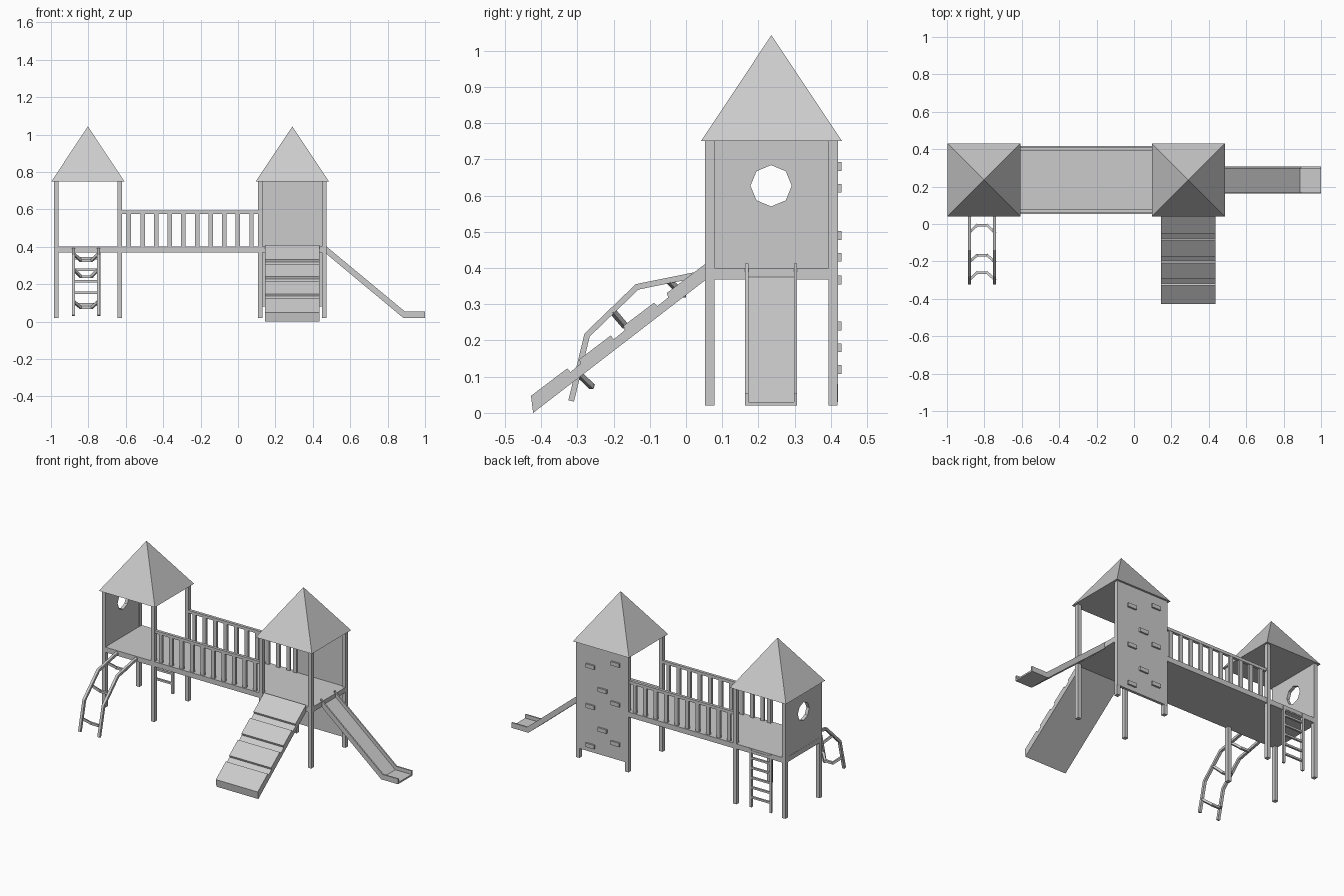
import bpy, bmesh, math
from mathutils import Vector

if "Cube" in bpy.data.objects:
    bpy.data.objects.remove(bpy.data.objects["Cube"])


def make(name, bm):
    bmesh.ops.recalc_face_normals(bm, faces=bm.faces[:])
    me = bpy.data.meshes.new(name)
    bm.to_mesh(me)
    bm.free()
    ob = bpy.data.objects.new(name, me)
    bpy.context.collection.objects.link(ob)
    return ob


def box(name, x0, x1, y0, y1, z0, z1):
    bm = bmesh.new()
    bmesh.ops.create_cube(bm, size=1)
    for v in bm.verts:
        v.co = ((x0 + x1) / 2 + v.co.x * (x1 - x0),
                (y0 + y1) / 2 + v.co.y * (y1 - y0),
                (z0 + z1) / 2 + v.co.z * (z1 - z0))
    return make(name, bm)


def prism(name, pts, axis, a, b):
    """Extrude a (u, z) profile along 'x' (u = y) or 'y' (u = x) from a to b."""
    bm = bmesh.new()
    co = (lambda u, z: (a, u, z)) if axis == 'x' else (lambda u, z: (u, a, z))
    f = bm.faces.new([bm.verts.new(co(u, z)) for u, z in pts])
    r = bmesh.ops.extrude_face_region(bm, geom=[f])
    d = Vector((b - a, 0, 0)) if axis == 'x' else Vector((0, b - a, 0))
    bmesh.ops.translate(bm, vec=d, verts=[g for g in r['geom'] if isinstance(g, bmesh.types.BMVert)])
    return make(name, bm)


def bar(name, p, q, w):
    """Square bar between two points."""
    p, q = Vector(p), Vector(q)
    bm = bmesh.new()
    bmesh.ops.create_cube(bm, size=1)
    rot = (q - p).to_track_quat('Z', 'Y')
    for v in bm.verts:
        v.co = (p + q) / 2 + rot @ Vector((v.co.x * w, v.co.y * w, v.co.z * ((q - p).length + w * 0.5)))
    return make(name, bm)


def ribbon(path, w):
    """Closed outline of a polyline thickened to width w with mitred corners."""
    P = [Vector(p) for p in path]
    a, b = [], []
    for i, p in enumerate(P):
        ds = [(P[j + 1] - P[j]).normalized() for j in (i - 1, i) if 0 <= j < len(P) - 1]
        t = sum(ds, Vector((0, 0))).normalized()
        n = Vector((-t.y, t.x))
        k = w / 2 / n.dot(Vector((-ds[0].y, ds[0].x)))
        a.append(tuple(p + n * k))
        b.append(tuple(p - n * k))
    return a + b[::-1]


Y0, Y1 = 0.053, 0.418

# Towers: four posts and a pyramid roof each
for side, x0, x1 in (("left", -0.985, -0.62), ("right", 0.108, 0.473)):
    for px in (x0, x1 - 0.024):
        for py in (Y0, Y1 - 0.025):
            box(side + "_post", px, px + 0.024, py, py + 0.025, 0.02, 0.752)
    bm = bmesh.new()
    cx = (x0 + x1) / 2
    base = [bm.verts.new((cx + sx * 0.195, 0.236 + sy * 0.195, 0.75))
            for sx, sy in ((-1, -1), (1, -1), (1, 1), (-1, 1))]
    apex = bm.verts.new((cx, 0.236, 1.043))
    bm.faces.new(base)
    for i in range(4):
        bm.faces.new((base[i], base[(i + 1) % 4], apex))
    make(side + "_roof", bm)

# Continuous deck through towers and bridge
box("deck", -0.984, 0.472, Y0 + 0.001, Y1 - 0.001, 0.368, 0.40)

# Bridge railings
for y in (0.06, 0.393):
    box("bridge_handrail", -0.625, 0.112, y, y + 0.018, 0.576, 0.594)
    for i in range(10):
        x = -0.583 + i * 0.0728
        box("bridge_baluster", x - 0.012, x + 0.012, y + 0.002, y + 0.016, 0.395, 0.58)

# Left wall with an octagonal window
bm = bmesh.new()
outer = [(0.06, 0.37), (0.412, 0.37), (0.412, 0.75), (0.06, 0.75)]
inner = [(0.235 + 0.057 * math.cos(i * math.pi / 4), 0.627 + 0.057 * math.sin(i * math.pi / 4))
         for i in range(8)]
edges = []
for loop in (outer, inner):
    vs = [bm.verts.new((-0.983, y, z)) for y, z in loop]
    edges += [bm.edges.new((vs[i - 1], vs[i])) for i in range(len(vs))]
bmesh.ops.triangle_fill(bm, use_beauty=True, edges=edges, normal=(1, 0, 0))
r = bmesh.ops.extrude_face_region(bm, geom=bm.faces[:])
bmesh.ops.translate(bm, vec=(0.02, 0, 0),
                    verts=[g for g in r['geom'] if isinstance(g, bmesh.types.BMVert)])
make("window_wall", bm)

# Climbing wall on the back of the right tower, with holds
box("climbing_wall", 0.108, 0.473, 0.402, 0.419, 0.08, 0.751)
for x, z in ((0.195, 0.68), (0.37, 0.62), (0.285, 0.49), (0.195, 0.43),
             (0.37, 0.367), (0.285, 0.24), (0.195, 0.18), (0.37, 0.12)):
    box("climbing_hold", x - 0.03, x + 0.03, 0.415, 0.43, z - 0.012, z + 0.012)

# Slide: bed and two side walls
prism("slide_bed", [(0.46, 0.372), (0.883, 0.02), (1.0, 0.02), (1.0, 0.03),
                    (0.887, 0.03), (0.46, 0.385)], 'y', 0.165, 0.305)
for y in (0.163, 0.298):
    prism("slide_side", [(0.46, 0.372), (0.883, 0.02), (1.0, 0.02), (1.0, 0.053),
                         (0.893, 0.053), (0.46, 0.412)], 'y', y, y + 0.009)

# Ramp: sloped slab with raised boards separated by gaps
top = lambda y: 0.047 + (y + 0.428) * 0.757
ramp = [(-0.422, 0.0), (-0.428, 0.047)]
for a, b in ((-0.328, -0.295), (-0.208, -0.173), (-0.088, -0.053)):
    ramp += [(a, top(a)), (a + 0.009, top(a) - 0.010), (b + 0.004, top(b) - 0.012), (b, top(b))]
ramp += [(0.052, top(0.052)), (0.058, 0.37)]
prism("ramp", ramp, 'x', 0.145, 0.437)

# Curved ladder at the front of the left tower
path = [(-0.317, 0.033), (-0.273, 0.215), (-0.135, 0.348), (0.053, 0.386)]
for x in (-0.879, -0.745):
    prism("curved_ladder_rail", ribbon(path, 0.016), 'x', x - 0.008, x + 0.008)
for (y, z), (dy, dz) in (((-0.297, 0.108), (0.036, -0.034)),
                         ((-0.202, 0.28), (0.034, -0.040)),
                         ((-0.045, 0.362), (0.038, -0.036))):
    pts = [(-0.879, y, z), (-0.84, y + dy, z + dz), (-0.784, y + dy, z + dz), (-0.745, y, z)]
    for p, q in zip(pts, pts[1:]):
        bar("curved_ladder_rung", p, q, 0.014)

# Straight ladder at the back of the left tower
for x in (-0.881, -0.743):
    box("back_ladder_rail", x - 0.007, x + 0.007, 0.406, 0.42, 0.03, 0.395)
for i in range(6):
    z = 0.092 + i * 0.0617 - (0.02 if i == 5 else 0)
    box("back_ladder_rung", -0.881, -0.743, 0.407, 0.419, z - 0.006, z + 0.006)
